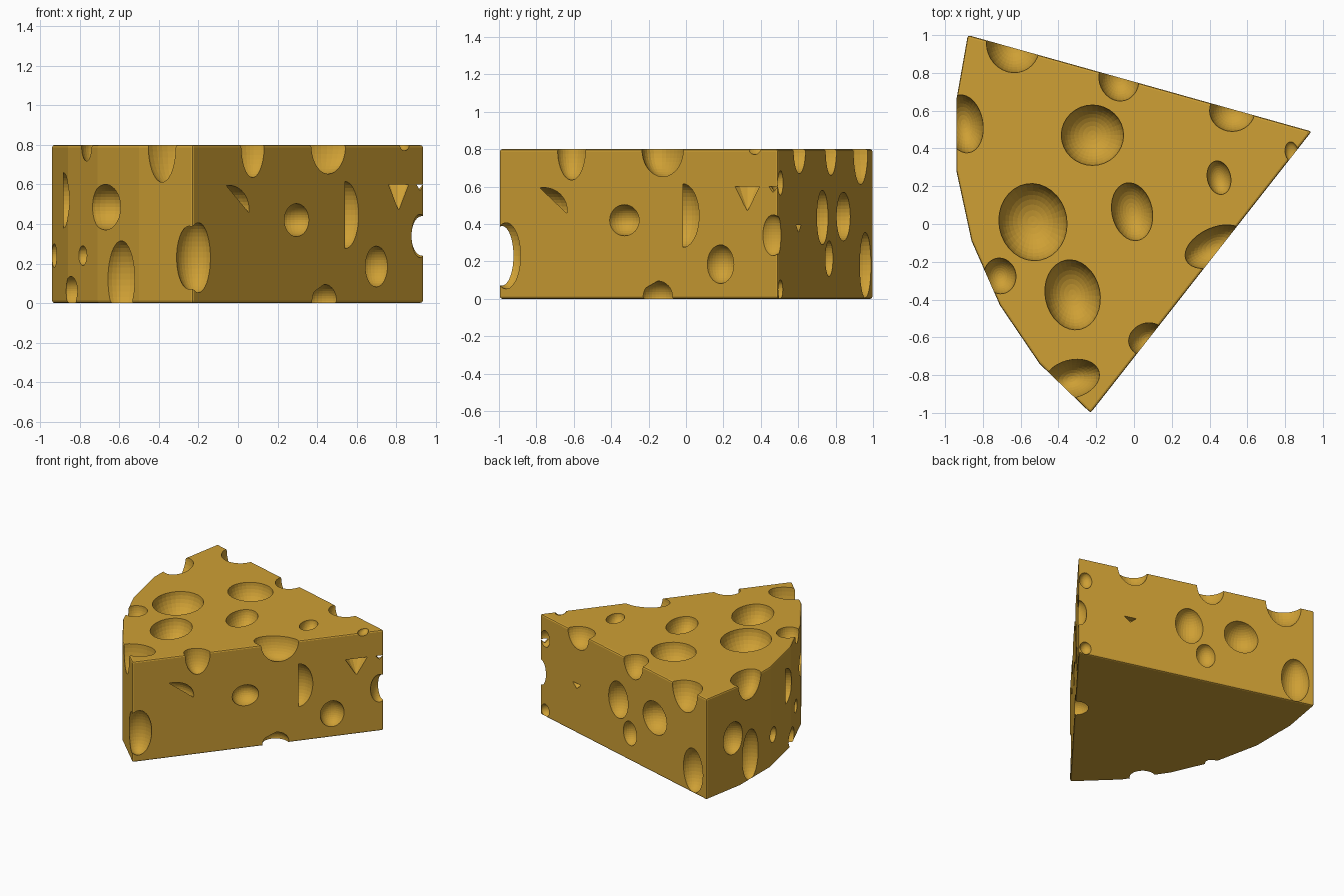
import bpy, bmesh, math
from mathutils import Matrix, Vector

cube = bpy.data.objects.get("Cube")
if cube:
    bpy.data.objects.remove(cube, do_unlink=True)

HEIGHT = 0.8
# Wedge outline: tip, back corner, rounded rind, front corner
OUTLINE = [Vector(p) for p in (
    (0.94, 0.49), (-0.88, 1.0), (-0.94, 0.66), (-0.94, 0.28),
    (-0.86, -0.09), (-0.71, -0.43), (-0.5, -0.74), (-0.23, -1.0))]

# Holes opening on the top: x, y, half length, half width, depth, turn in degrees
TOP_HOLES = [
    (-0.22, 0.47, 0.165, 0.16, 0.16, 0),
    (-0.535, 0.01, 0.18, 0.205, 0.18, 10),
    (-0.325, -0.375, 0.145, 0.187, 0.17, 12),
    (-0.01, 0.065, 0.107, 0.155, 0.13, 12),
    (0.45, 0.245, 0.062, 0.09, 0.08, 12),
    (-0.71, -0.275, 0.085, 0.095, 0.12, 10),
    (-0.64, 0.95, 0.14, 0.15, 0.19, 20),
    (-0.08, 0.77, 0.105, 0.12, 0.14, 15),
    (0.52, 0.6, 0.12, 0.11, 0.13, 0),
    (-0.9, 0.53, 0.1, 0.155, 0.17, 10),
    (-0.33, -0.82, 0.15, 0.1, 0.21, 15),
    (0.07, -0.61, 0.1, 0.085, 0.165, 20),
    (0.43, -0.12, 0.17, 0.1, 0.15, 25),
    (0.835, 0.38, 0.035, 0.055, 0.03, 10),
]

# Holes on the sides: outline position (edge number + fraction), z, half width, half height
BACK_HOLES = [
    (0.47, 0.435, 0.11, 0.145), (0.69, 0.44, 0.135, 0.13),
    (0.54, 0.215, 0.075, 0.095), (0.92, 0.18, 0.11, 0.175),
    (0.03, 0.62, 0.05, 0.065), (0.03, 0.05, 0.045, 0.05),
]
RIND_HOLES = [
    (1.79, 0.4, 0.1, 0.128), (2.33, 0.2, 0.1, 0.2), (3.13, 0.24, 0.055, 0.06),
    (3.73, 0.52, 0.12, 0.14), (4.1, 0.06, 0.08, 0.075), (4.5, 0.24, 0.05, 0.05),
    (5.19, 0.485, 0.135, 0.115), (5.57, 0.12, 0.12, 0.195),
]
FRONT_HOLES = [
    (7.16, 0.475, 0.16, 0.12), (7.29, 0.205, 0.118, 0.1), (7.45, 0.42, 0.1, 0.083),
    (7.66, 0.445, 0.11, 0.17), (7.795, 0.185, 0.09, 0.103), (7.57, 0.01, 0.1, 0.085),
]

cutters = []


def make_object(name, bm):
    mesh = bpy.data.meshes.new(name)
    bm.to_mesh(mesh)
    bm.free()
    obj = bpy.data.objects.new(name, mesh)
    bpy.context.scene.collection.objects.link(obj)
    return obj


def add_cutter(bm):
    cutter = make_object("hole_cutter", bm)
    cutter.hide_render = True
    cutters.append(cutter)


def ellipsoid(centre, radii, angle=0.0):
    matrix = (Matrix.Translation(centre) @ Matrix.Rotation(angle, 4, 'Z')
              @ Matrix.Diagonal((*radii, 1)))
    bm = bmesh.new()
    bmesh.ops.create_uvsphere(bm, u_segments=32, v_segments=20, radius=1, matrix=matrix)
    add_cutter(bm)


def pit(x, y, top, radius, depth):
    """Flat-topped, pointed pit."""
    bm = bmesh.new()
    bmesh.ops.create_cone(bm, cap_ends=True, segments=12, radius1=0.002,
                          radius2=radius, depth=depth,
                          matrix=Matrix.Translation((x, y, top - depth / 2)))
    add_cutter(bm)


def side_hole(position, z, width, height):
    i = int(position)
    a, b = OUTLINE[i], OUTLINE[(i + 1) % len(OUTLINE)]
    point, edge = a.lerp(b, position - i), b - a
    ellipsoid((point.x, point.y, z), (width, width, height), math.atan2(edge.y, edge.x))


# Solid wedge with slightly rounded edges
bm = bmesh.new()
low, high = [[bm.verts.new((p.x, p.y, z)) for p in OUTLINE] for z in (0, HEIGHT)]
bm.faces.new(low[::-1])
bm.faces.new(high)
for i in range(len(OUTLINE)):
    j = (i + 1) % len(OUTLINE)
    bm.faces.new((low[i], low[j], high[j], high[i]))
bm.normal_update()
wedge = make_object("cheese_wedge", bm)
rounding = wedge.modifiers.new("rounding", 'BEVEL')
rounding.width = 0.012
rounding.segments = 2
rounding.limit_method = 'ANGLE'
rounding.angle_limit = math.radians(40)

# Cheese colour
colour = (0.62, 0.35, 0.035, 1)
material = bpy.data.materials.new("golden_yellow")
material.use_nodes = True
material.diffuse_color = colour
shader = material.node_tree.nodes["Principled BSDF"]
shader.inputs["Base Color"].default_value = colour
shader.inputs["Roughness"].default_value = 0.6
wedge.data.materials.append(material)

# Round holes
for x, y, rx, ry, depth, turn in TOP_HOLES:
    ellipsoid((x, y, HEIGHT), (rx, ry, depth), math.radians(turn))
for hole in BACK_HOLES + RIND_HOLES + FRONT_HOLES:
    side_hole(*hole)

# Bites out of the front corner and the tip
ellipsoid((-0.215, -0.95, 0.23), (0.1, 0.1, 0.18))
ellipsoid((0.925, 0.46, 0.34), (0.06, 0.08, 0.11))
# Small pointed pits near the tip
pit(0.81, 0.33, 0.6, 0.085, 0.13)
pit(0.54, 0.6, 0.395, 0.05, 0.04)
pit(0.915, 0.47, 0.6, 0.03, 0.035)

# Carve the holes one by one and keep the carved mesh
for cutter in cutters:
    carve = wedge.modifiers.new("hole", 'BOOLEAN')
    carve.operation = 'DIFFERENCE'
    carve.solver = 'MANIFOLD'
    carve.object = cutter
depsgraph = bpy.context.evaluated_depsgraph_get()
carved = bpy.data.meshes.new_from_object(wedge.evaluated_get(depsgraph))
wedge.modifiers.clear()
wedge.data = carved
for cutter in cutters:
    bpy.data.objects.remove(cutter, do_unlink=True)
